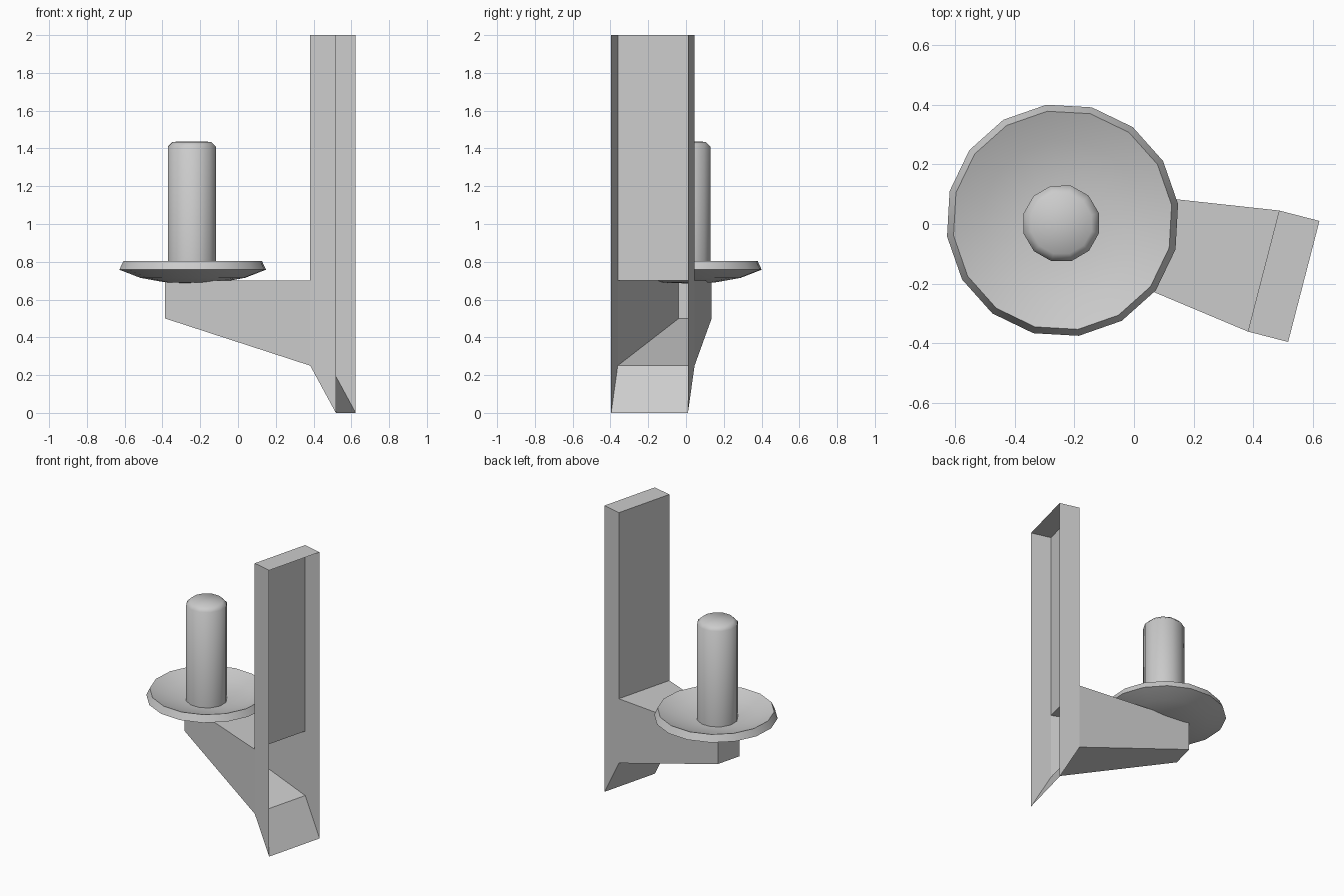
import bpy
import bmesh
from math import radians
from mathutils import Vector, Matrix

cube = bpy.data.objects.get("Cube")
if cube:
    bpy.data.objects.remove(cube, do_unlink=True)

TURN = radians(-14.5)

grey = bpy.data.materials.new("plain_grey")
grey.use_nodes = True
colour = (0.6, 0.6, 0.6, 1)
grey.diffuse_color = colour
grey.node_tree.nodes["Principled BSDF"].inputs["Base Color"].default_value = colour


def finish(name, bm, location, smooth):
    mesh = bpy.data.meshes.new(name)
    bm.to_mesh(mesh)
    bm.free()
    mesh.materials.append(grey)
    obj = bpy.data.objects.new(name, mesh)
    bpy.context.collection.objects.link(obj)
    obj.location = location
    obj.rotation_euler.z = TURN
    if smooth:
        bpy.ops.object.select_all(action='DESELECT')
        obj.select_set(True)
        bpy.context.view_layer.objects.active = obj
        bpy.ops.object.shade_smooth_by_angle(angle=radians(50))
    return obj


def lathe(name, profile, sides, location):
    """Spin a (radius, height) profile around the vertical axis."""
    bm = bmesh.new()
    verts = [bm.verts.new((r, 0, z)) for r, z in profile]
    edges = [bm.edges.new(pair) for pair in zip(verts, verts[1:])]
    bmesh.ops.spin(bm, geom=verts + edges, cent=(0, 0, 0), axis=(0, 0, 1),
                   angle=radians(360), steps=sides)
    bmesh.ops.remove_doubles(bm, verts=bm.verts, dist=0.0005)
    bmesh.ops.recalc_face_normals(bm, faces=bm.faces)
    return finish(name, bm, location, True)


# Wall bracket: hollow back plate and tapered arm, open at the rear.
# Outline points are (depth, height, half width).
outline = [
    (0.14, 2.0, 0.21), (0, 2.0, 0.21), (0, 0.7, 0.21),
    (-0.825, 0.7, 0.09), (-0.825, 0.5, 0.09),
    (0, 0.25, 0.21), (0.14, 0, 0.21),
]
bm = bmesh.new()
left = [bm.verts.new((d, w, z)) for d, z, w in outline]
right = [bm.verts.new((d, -w, z)) for d, z, w in outline]
for i in range(len(outline) - 1):
    bm.faces.new((left[i], left[i + 1], right[i + 1], right[i]))
for loop in ((1, 0, 6, 5, 2), (2, 5, 4, 3)):
    bm.faces.new([left[i] for i in loop])
    bm.faces.new([right[i] for i in reversed(loop)])
finish("wall_bracket", bm, (0.435, -0.158, 0), False)

# Shallow drip pan with a bevelled rim
lathe("drip_pan", [
    (0, 0.685), (0.14, 0.69), (0.28, 0.715), (0.392, 0.758),
    (0.37, 0.805), (0.27, 0.766), (0.14, 0.743), (0, 0.738),
], 16, (-0.24, 0.0125, 0))

# Candle with a rounded top edge
lathe("candle", [
    (0.131, 0.735), (0.131, 1.41), (0.105, 1.435), (0, 1.438),
], 12, (-0.2445, 0.002, 0))
